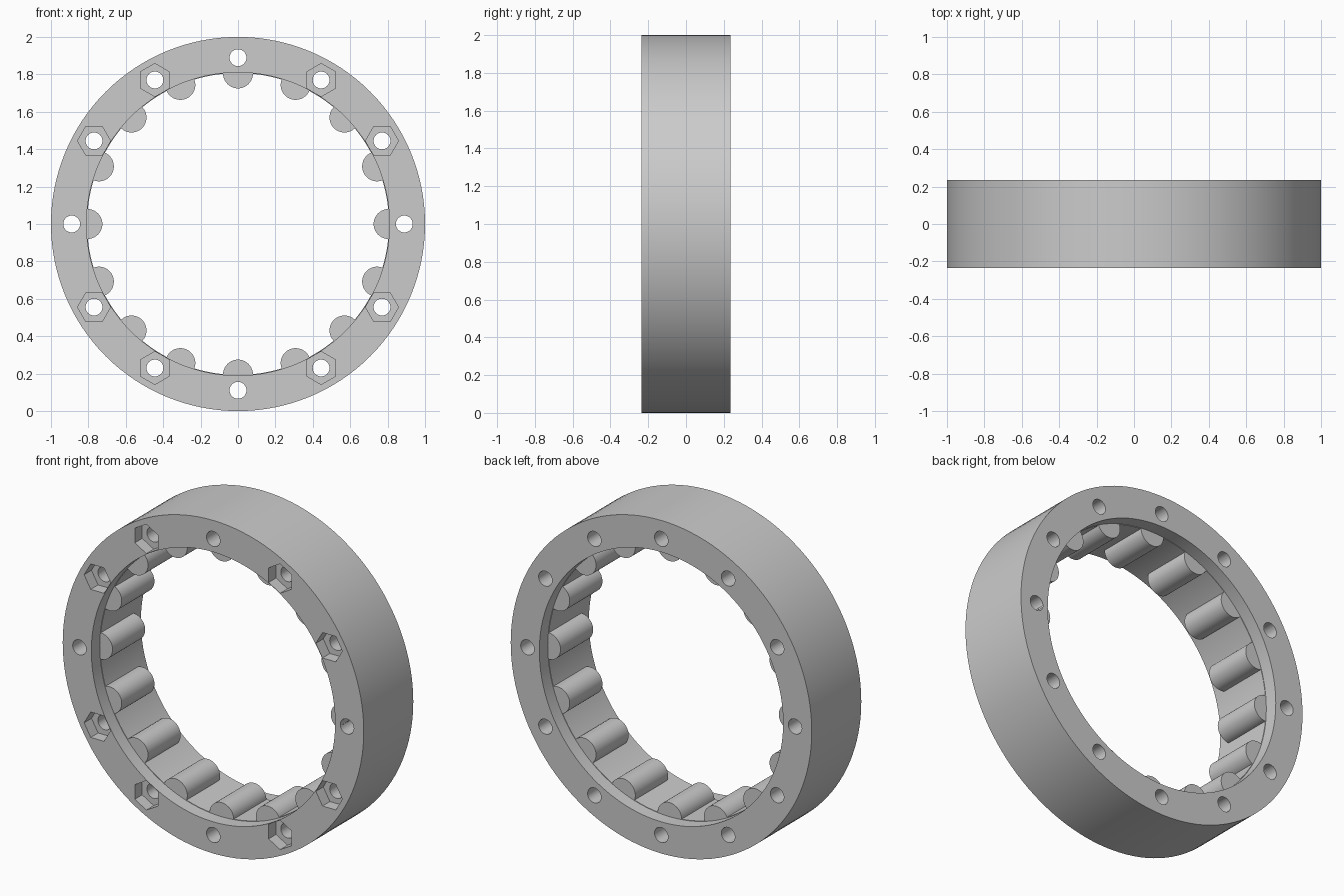
import bpy
import bmesh
from math import cos, sin, pi, radians
from mathutils import Vector, Matrix

cube = bpy.data.objects.get("Cube")
if cube:
    bpy.data.objects.remove(cube, do_unlink=True)

HALF = 0.235        # half the ring depth
INNER = 0.81        # bore radius at the lips
ROLLER_HALF = 0.155  # half the roller length
BOLT_CIRCLE = 0.889
CENTRE = Vector((0, 0, 1))

grey = bpy.data.materials.new("plain grey")
grey.use_nodes = True
grey.diffuse_color = (0.6, 0.6, 0.6, 1)
grey.node_tree.nodes["Principled BSDF"].inputs["Base Color"].default_value = (0.6, 0.6, 0.6, 1)


def finish(bm, name):
    """Turn a bmesh into a grey object centred on the ring axis."""
    bmesh.ops.recalc_face_normals(bm, faces=bm.faces)
    mesh = bpy.data.meshes.new(name)
    bm.to_mesh(mesh)
    bm.free()
    mesh.materials.append(grey)
    ob = bpy.data.objects.new(name, mesh)
    ob.location = CENTRE
    bpy.context.collection.objects.link(ob)
    return ob


def prism(bm, outline, y0, y1, angle):
    """Extrude an (r, t) outline along y, turned to an angle round the ring."""
    turn = Matrix.Rotation(-angle, 3, "Y")
    face = bm.faces.new([bm.verts.new(turn @ Vector((r, y0, t))) for r, t in outline])
    out = bmesh.ops.extrude_face_region(bm, geom=[face])["geom"]
    verts = [v for v in out if isinstance(v, bmesh.types.BMVert)]
    bmesh.ops.translate(bm, verts=verts, vec=(0, y1 - y0, 0))


def polygon(radius, sides, start=0.0):
    return [(BOLT_CIRCLE + radius * cos(start + 2 * pi * i / sides),
             radius * sin(start + 2 * pi * i / sides)) for i in range(sides)]


def smooth(ob):
    bpy.ops.object.select_all(action="DESELECT")
    ob.select_set(True)
    bpy.context.view_layer.objects.active = ob
    bpy.ops.object.shade_smooth_by_angle(angle=radians(30))


# Ring body: turned profile with a very shallow raised bore between the lips
bore = INNER - 0.003
profile = [(1, -HALF), (1, HALF), (INNER, HALF), (INNER, ROLLER_HALF),
           (bore, ROLLER_HALF), (bore, -ROLLER_HALF), (INNER, -ROLLER_HALF), (INNER, -HALF)]
bm = bmesh.new()
verts = [bm.verts.new((r, y, 0)) for r, y in profile]
edges = [bm.edges.new((verts[i - 1], verts[i])) for i in range(len(verts))]
bmesh.ops.spin(bm, geom=verts + edges, cent=(0, 0, 0), axis=(0, 1, 0),
               angle=2 * pi, steps=128, use_merge=True)
bmesh.ops.remove_doubles(bm, verts=bm.verts, dist=0.0001)
ring = finish(bm, "outer_ring")

# Bolt holes all the way through
bm = bmesh.new()
for i in range(12):
    prism(bm, polygon(0.045, 32), -HALF - 0.1, HALF + 0.1, i * pi / 6)
hole_cutter = finish(bm, "bolt_hole_cutter")

# Hexagonal nut pockets in the front, skipping the four axis holes
bm = bmesh.new()
for i in range(12):
    if i % 3:
        prism(bm, polygon(0.088, 6, pi / 6), -HALF - 0.1, -HALF + 0.07, i * pi / 6)
pocket_cutter = finish(bm, "nut_pocket_cutter")

for cutter in (hole_cutter, pocket_cutter):
    cutter.hide_render = True
    mod = ring.modifiers.new("cut", "BOOLEAN")
    mod.operation = "DIFFERENCE"
    mod.solver = "EXACT"
    mod.object = cutter
    bpy.context.view_layer.objects.active = ring
    bpy.ops.object.modifier_apply(modifier=mod.name)
    bpy.data.objects.remove(cutter, do_unlink=True)
smooth(ring)

# Half-round rollers standing out of the bore
arc = [(0.805 + 0.08 * cos(a), 0.08 * sin(a))
       for a in (pi / 2 + pi * i / 20 for i in range(21))]
outline = [(0.825, 0.08)] + arc + [(0.825, -0.08)]
for i in range(16):
    bm = bmesh.new()
    prism(bm, outline, -ROLLER_HALF, ROLLER_HALF, i * pi / 8)
    smooth(finish(bm, f"roller_{i + 1}"))
